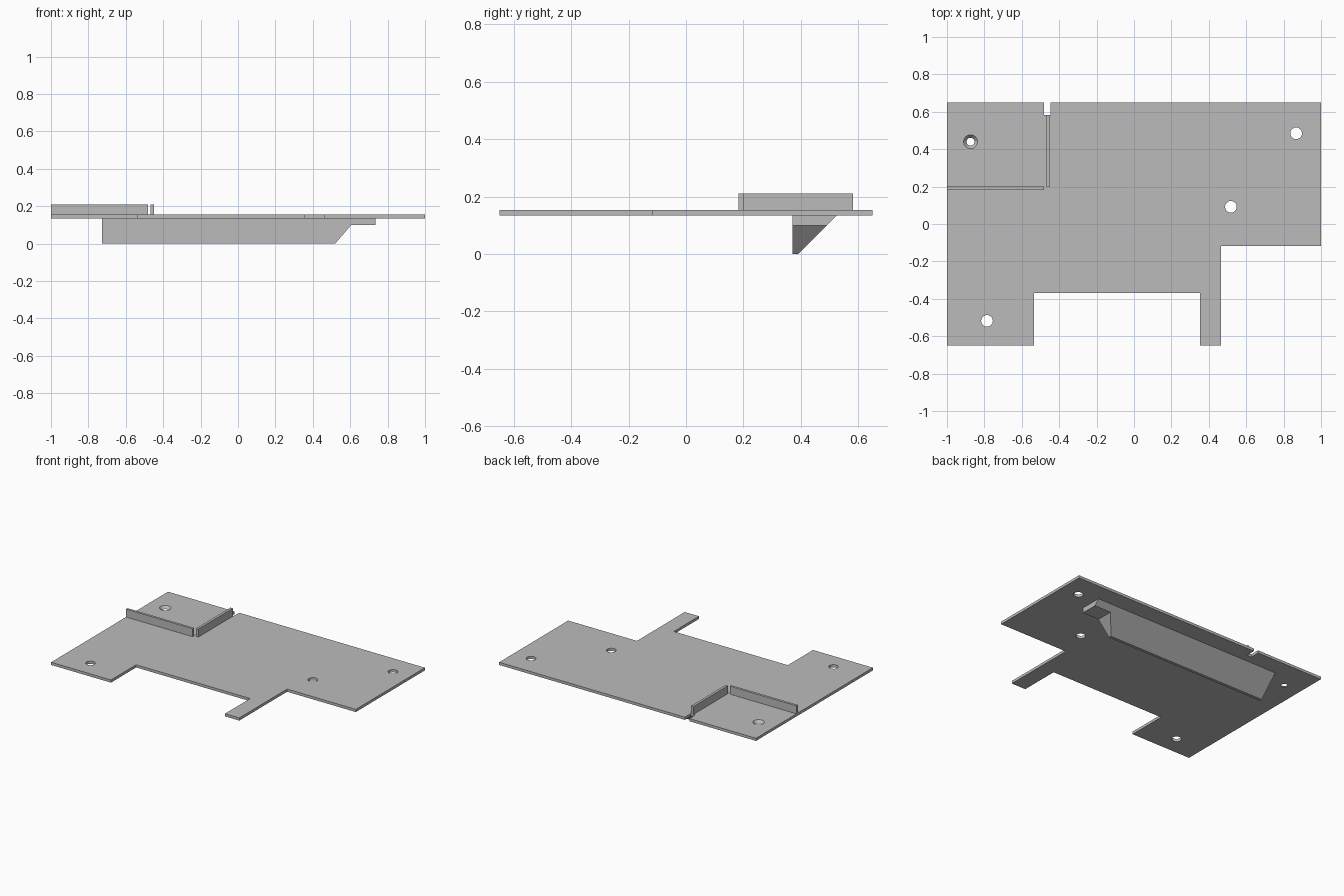
import bpy, bmesh
from mathutils import Vector

cube = bpy.data.objects.get("Cube")
if cube:
    bpy.data.objects.remove(cube, do_unlink=True)

PLATE_LOW, PLATE_TOP, WALL_TOP = 0.135, 0.154, 0.21

grey = bpy.data.materials.new("plain grey")
grey.use_nodes = True
grey.diffuse_color = (0.5, 0.5, 0.5, 1)
grey.node_tree.nodes["Principled BSDF"].inputs["Base Color"].default_value = (0.5, 0.5, 0.5, 1)


def prism(name, points, direction):
    """Extrude a planar outline along a direction into a solid."""
    bm = bmesh.new()
    face = bm.faces.new([bm.verts.new(p) for p in points])
    new = bmesh.ops.extrude_face_region(bm, geom=[face])["geom"]
    verts = [v for v in new if isinstance(v, bmesh.types.BMVert)]
    bmesh.ops.translate(bm, vec=Vector(direction), verts=verts)
    bmesh.ops.recalc_face_normals(bm, faces=bm.faces)
    return finish(name, bm)


def finish(name, bm):
    mesh = bpy.data.meshes.new(name)
    bm.to_mesh(mesh)
    bm.free()
    mesh.materials.append(grey)
    obj = bpy.data.objects.new(name, mesh)
    bpy.context.collection.objects.link(obj)
    return obj


def box(name, x0, x1, y0, y1, z0, z1):
    base = [(x0, y0, z0), (x1, y0, z0), (x1, y1, z0), (x0, y1, z0)]
    return prism(name, base, (0, 0, z1 - z0))


def hole_cutter(x, y, r_low, r_top):
    """Straight or tapered cutter that spans exactly past the plate."""
    bm = bmesh.new()
    extra = 0.5  # overshoot as a share of plate thickness
    slope = (r_top - r_low) * extra
    depth = (PLATE_TOP - PLATE_LOW) * (1 + 2 * extra)
    bmesh.ops.create_cone(bm, cap_ends=True, segments=40, depth=depth,
                          radius1=r_low - slope, radius2=r_top + slope)
    bmesh.ops.translate(bm, verts=bm.verts,
                        vec=(x, y, (PLATE_LOW + PLATE_TOP) / 2))
    return finish("hole_cutter", bm)


def apply_boolean(obj, cutter, operation):
    cutter.hide_render = True
    mod = obj.modifiers.new("cut", "BOOLEAN")
    mod.operation, mod.object, mod.solver = operation, cutter, "EXACT"
    bpy.ops.object.select_all(action="DESELECT")
    obj.select_set(True)
    bpy.context.view_layer.objects.active = obj
    bpy.ops.object.modifier_apply(modifier=mod.name)
    bpy.data.objects.remove(cutter, do_unlink=True)


# Base plate with front cut-outs and a relief notch at the back
outline = [(-1, -0.65), (-0.534, -0.65), (-0.534, -0.37), (0.354, -0.37),
           (0.354, -0.65), (0.465, -0.65), (0.465, -0.118), (1, -0.118),
           (1, 0.65), (-0.446, 0.65), (-0.446, 0.583), (-0.481, 0.583),
           (-0.481, 0.65), (-1, 0.65)]
plate = prism("base_plate", [(x, y, PLATE_LOW) for x, y in outline],
              (0, 0, PLATE_TOP - PLATE_LOW))

# Three straight holes and one countersunk hole
for x, y, r_low, r_top in [(0.867, 0.485, 0.031, 0.031), (0.518, 0.092, 0.031, 0.031),
                           (-0.786, -0.518, 0.031, 0.031), (-0.874, 0.44, 0.021, 0.037)]:
    apply_boolean(plate, hole_cutter(x, y, r_low, r_top), "DIFFERENCE")

# Upright flanges around the back corner
box("front_flange", -1, -0.481, 0.183, 0.2, PLATE_TOP, WALL_TOP)
box("side_flange", -0.467, -0.449, 0.2, 0.583, PLATE_TOP, WALL_TOP)

# Wedge-shaped rib below the plate, with a stepped end
section = [(0.372, 0), (0.392, 0), (0.526, PLATE_LOW), (0.372, PLATE_LOW)]
rib = prism("lower_rib", [(-0.727, y, z) for y, z in section], (1.462, 0, 0))
step = [(0.52, -0.0), (0.606, 0.1), (0.9, 0.1), (0.9, -0.1), (0.434, -0.1)]
cutter = prism("step_cutter", [(x, 0.2, z) for x, z in step], (0, 0.5, 0))
apply_boolean(rib, cutter, "DIFFERENCE")
